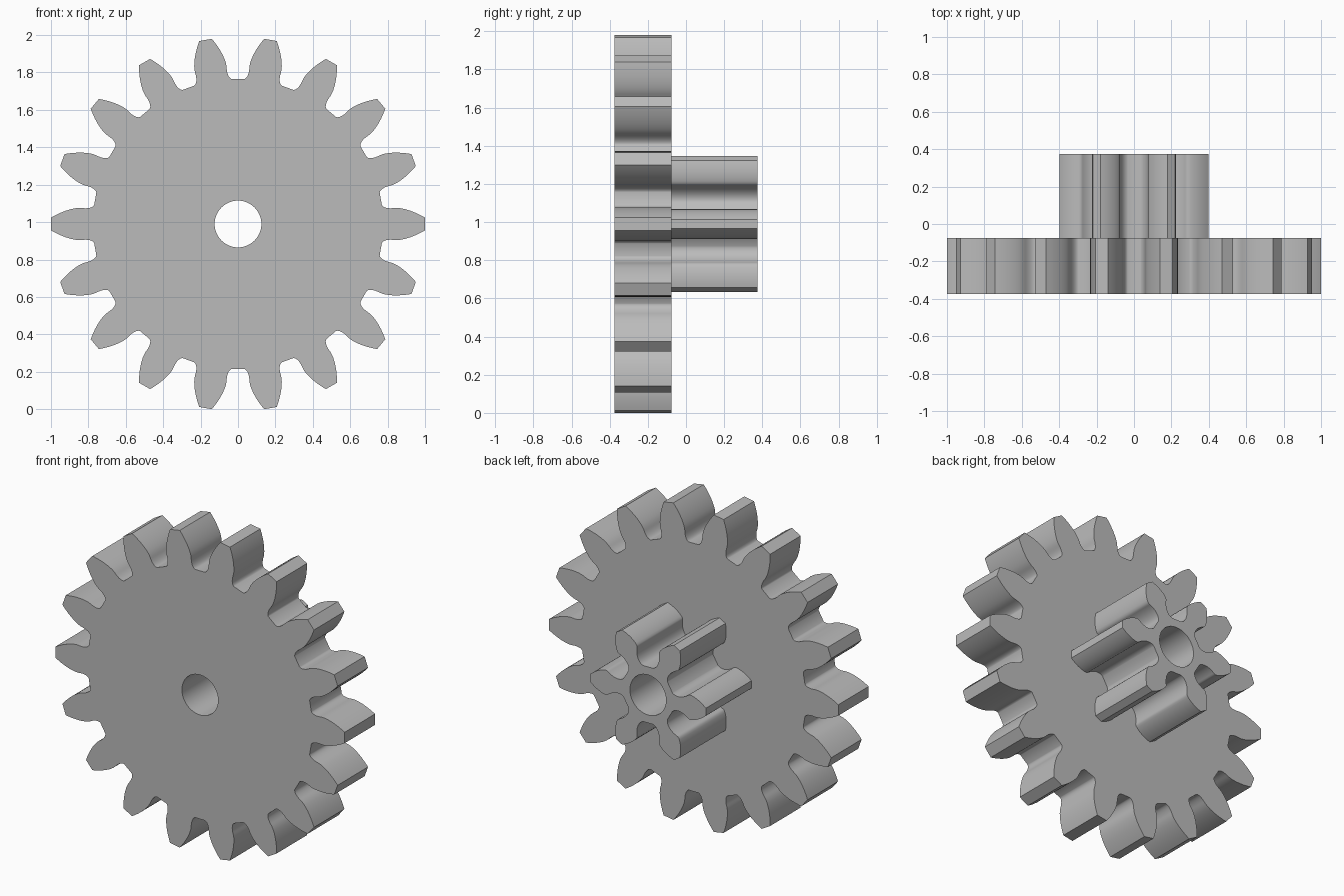
import bpy, bmesh
from math import sin, cos, tan, acos, atan2, hypot, pi, radians

if "Cube" in bpy.data.objects:
    bpy.data.objects.remove(bpy.data.objects["Cube"])

MODULE = 0.1
PRESSURE = radians(20)
CENTRE_Z = 0.99
BORE = 0.125

grey = bpy.data.materials.new("plain grey")
grey.use_nodes = True
grey.diffuse_color = (0.5, 0.5, 0.5, 1)
grey.node_tree.nodes["Principled BSDF"].inputs["Base Color"].default_value = (0.5, 0.5, 0.5, 1)


def inv(a):
    return tan(a) - a


def flank(teeth):
    """Root to tip: (radius, half angle of tooth), undercut fillet then involute."""
    pitch = teeth * MODULE / 2
    base, tip, root = pitch * cos(PRESSURE), pitch + MODULE, pitch - 1.25 * MODULE
    corner = MODULE * (pi / 4 - 1.25 * tan(PRESSURE))

    def involute(r):
        return pi / (2 * teeth) + inv(PRESSURE) - inv(acos(min(1, base / r)))

    points, t = [], 0.0
    while True:
        x = corner + pitch * t
        r, half = hypot(x, root), pi / teeth - (atan2(x, root) - t)
        if r > base and half >= involute(r):
            break
        points.append((r, half))
        t += 0.03
    start = max(points[-1][0], base)
    steps = 10
    for i in range(1, steps + 1):
        r = start + (tip - start) * i / steps
        points.append((r, involute(r)))
    return points


def add_loop(curve, points):
    spline = curve.splines.new("POLY")
    spline.points.add(len(points) - 1)
    for p, (r, a) in zip(spline.points, points):
        p.co = (r * cos(a), r * sin(a), 0, 1)
    spline.use_cyclic_u = True


def gear(name, teeth, y_front, y_back):
    side = flank(teeth)
    outline = []
    for k in range(teeth):
        a = 2 * pi * k / teeth
        outline += [(r, a - h) for r, h in side]
        outline += [(r, a + h) for r, h in reversed(side)]
    curve = bpy.data.curves.new(name, "CURVE")
    curve.dimensions = "2D"
    curve.fill_mode = "BOTH"
    curve.extrude = (y_back - y_front) / 2
    add_loop(curve, outline)
    add_loop(curve, [(BORE, 2 * pi * i / 64) for i in range(64)])
    obj = bpy.data.objects.new(name, curve)
    bpy.context.collection.objects.link(obj)
    obj.location = (0, (y_front + y_back) / 2, CENTRE_Z)
    obj.rotation_euler = (pi / 2, 0, 0)

    # Turn the profile into a welded solid
    bpy.ops.object.select_all(action="DESELECT")
    obj.select_set(True)
    bpy.context.view_layer.objects.active = obj
    bpy.ops.object.convert(target="MESH")
    obj = bpy.context.object
    bm = bmesh.new()
    bm.from_mesh(obj.data)
    bmesh.ops.remove_doubles(bm, verts=bm.verts, dist=0.0001)
    bmesh.ops.recalc_face_normals(bm, faces=bm.faces)
    bm.to_mesh(obj.data)
    bm.free()
    obj.data.materials.clear()
    obj.data.materials.append(grey)
    bpy.ops.object.shade_smooth_by_angle(angle=radians(30))


# Large front wheel and small pinion behind it, sharing one bore
gear("large_gear", 18, -0.375, -0.075)
gear("small_gear", 6, -0.075, 0.375)
